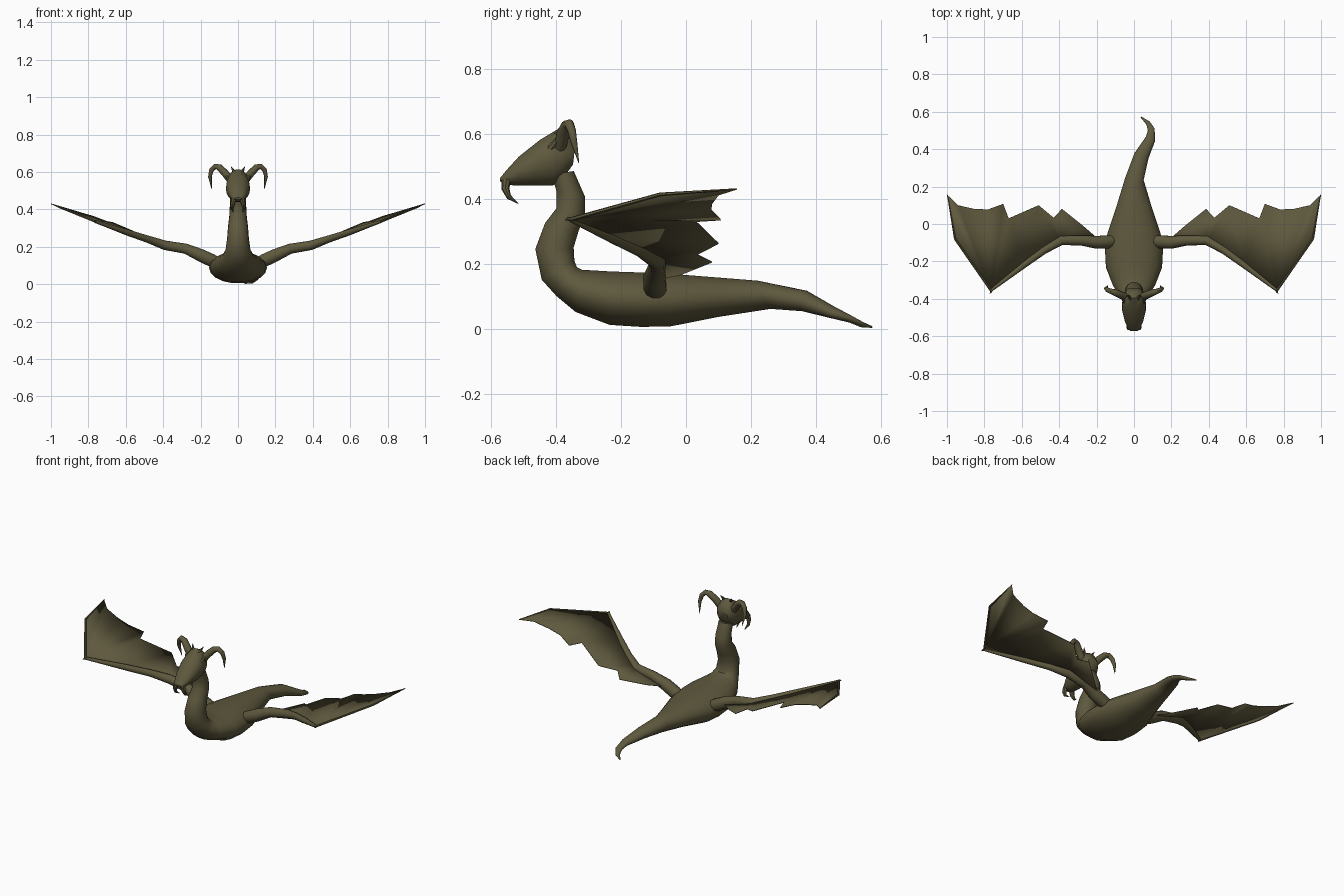
import bpy, bmesh, math
from mathutils import Vector

hide = bpy.data.materials.new("olive brown hide")
hide.diffuse_color = (0.112, 0.098, 0.047, 1)


def finish(bm, name, angle=40):
    bmesh.ops.recalc_face_normals(bm, faces=bm.faces)
    me = bpy.data.meshes.new(name)
    bm.to_mesh(me)
    bm.free()
    me.materials.append(hide)
    ob = bpy.data.objects.new(name, me)
    bpy.context.collection.objects.link(ob)
    bpy.ops.object.select_all(action='DESELECT')
    ob.select_set(True)
    bpy.context.view_layer.objects.active = ob
    bpy.ops.object.shade_smooth_by_angle(angle=math.radians(angle))
    return ob


def loft(name, rings):
    """Skin a list of rings and cap both ends."""
    bm = bmesh.new()
    rows = [[bm.verts.new(p) for p in r] for r in rings]
    n = len(rows[0])
    for a, b in zip(rows, rows[1:]):
        for i in range(n):
            j = (i + 1) % n
            bm.faces.new((a[i], a[j], b[j], b[i]))
    bm.faces.new(rows[0])
    bm.faces.new(rows[-1])
    return finish(bm, name)


def oval(by, bz, ty, tz, x, rx, yaw=0, n=18):
    """Ring between a bottom and a top point of the side outline."""
    c = Vector((x, (by + ty) / 2, (bz + tz) / 2))
    up = Vector((0, (ty - by) / 2, (tz - bz) / 2))
    side = Vector((math.cos(yaw), math.sin(yaw), 0)) * rx
    return [c + side * math.cos(2 * math.pi * i / n) + up * math.sin(2 * math.pi * i / n)
            for i in range(n)]


def tube(name, pts, mirror, n=8):
    """Tapered tube through (x, y, z, radius) points."""
    P = [Vector((p[0] * mirror, p[1], p[2])) for p in pts]
    rings, u = [], None
    for i, p in enumerate(P):
        t = (P[min(i + 1, len(P) - 1)] - P[max(i - 1, 0)]).normalized()
        if u is None:
            u = t.orthogonal()
        u = (u - t * u.dot(t)).normalized()
        v = t.cross(u)
        rings.append([p + (u * math.cos(2 * math.pi * k / n) + v * math.sin(2 * math.pi * k / n)) * pts[i][3]
                      for k in range(n)])
    return loft(name, rings)


# Tail, trunk and neck as one skin: bottom y z, top y z, x, half width, yaw
body = [
    (.572, .002, .572, .008, .037, .003, .75),
    (.54, .004, .54, .022, .075, .012, .75),
    (.505, .018, .505, .042, .092, .019, .3),
    (.455, .03, .455, .068, .088, .027, -.4),
    (.36, .053, .37, .117, .04, .04, -.35),
    (.26, .060, .22, .148, .002, .050, -.1),
    (.10, .035, .10, .158, 0, .092),
    (-.05, .005, -.05, .17, 0, .142),
    (-.14, .004, -.14, .174, 0, .155),
    (-.235, .01, -.23, .177, 0, .150),
    (-.34, .05, -.32, .182, 0, .112),
    (-.40, .10, -.336, .19, 0, .085),
    (-.445, .15, -.343, .21, 0, .067),
    (-.465, .245, -.345, .25, 0, .058),
    (-.435, .325, -.33, .30, 0, .053),
    (-.40, .37, -.31, .35, 0, .047),
    (-.40, .425, -.31, .405, 0, .044),
    (-.415, .475, -.345, .485, 0, .042),
]
loft("body_and_neck", [oval(*s) for s in body])

# Wedge-shaped head
head = [
    (-.348, .505, -.342, .555, 0, .035),
    (-.385, .452, -.362, .598, 0, .056),
    (-.41, .44, -.395, .615, 0, .062),
    (-.46, .44, -.45, .582, 0, .065),
    (-.52, .44, -.515, .53, 0, .050),
    (-.555, .442, -.553, .488, 0, .035),
    (-.572, .453, -.573, .463, 0, .020),
]
loft("head", [oval(*s) for s in head])

# Wing membrane outline: leading points, then trailing points
lead = [(.18, -.09, .15), (.39, -.09, .213), (.59, -.22, .278), (.765, -.355, .336)]
trail = [(.27, -.012, .168), (.385, .08, .205), (.43, .033, .228), (.51, .10, .262),
         (.67, .03, .33), (.70, .107, .335), (.78, .078, .365), (.85, .08, .385),
         (.94, .10, .412), (1.0, .157, .43), (.957, -.08, .413)]
owner = [0, 1, 1, 1, 2, 3, 3, 3, 3, 3, 3]

for s, side in ((1, "left"), (-1, "right")):
    bm = bmesh.new()
    L = [bm.verts.new((s * x, y, z)) for x, y, z in lead]
    T = [bm.verts.new((s * x, y, z)) for x, y, z in trail]
    cur = 0
    for i, t in enumerate(T):
        while cur < owner[i]:
            bm.faces.new((L[cur], T[i - 1], L[cur + 1]))
            cur += 1
        if i + 1 < len(T):
            nxt = owner[i + 1]
            if nxt == cur:
                bm.faces.new((L[cur], t, T[i + 1]))
            else:
                bm.faces.new((L[cur], t, L[cur + 1]))
                bm.faces.new((L[cur + 1], t, T[i + 1]))
                cur += 1
    ob = finish(bm, side + "_wing_membrane", 30)
    m = ob.modifiers.new("thickness", 'SOLIDIFY')
    m.thickness = .004
    m.offset = 0

    # Wing arm, outer finger and wrist claw
    tube(side + "_wing_arm", [(.11, -.09, .115, .030), (.14, -.095, .127, .036), (.20, -.098, .155, .035),
                              (.28, -.088, .19, .028), (.39, -.088, .208, .026),
                              (.48, -.14, .24, .020), (.59, -.22, .276, .017),
                              (.765, -.355, .336, .008)], s, 12)
    tube(side + "_wing_finger", [(.765, -.355, .336, .007), (.957, -.08, .413, .006),
                                 (.998, .157, .43, .002)], s, 6)
    tube(side + "_wrist_claw", [(.76, -.35, .336, .008), (.765, -.365, .338, .005),
                                (.772, -.372, .334, .001)], s, 6)

    # Large curled horn, crest spikes and jaw barb
    tube(side + "_horn", [(.035, -.39, .55, .020), (.07, -.38, .595, .020), (.10, -.367, .625, .018),
                          (.122, -.36, .630, .015), (.142, -.352, .61, .013),
                          (.15, -.345, .575, .010), (.141, -.33, .51, .001)], s, 10)
    tube(side + "_crest_spike", [(.012, -.42, .575, .014), (.020, -.395, .60, .011),
                                 (.037, -.378, .628, .001)], s)
    tube(side + "_brow_spike", [(.045, -.42, .55, .013), (.058, -.40, .575, .009),
                                (.062, -.38, .605, .001)], s)
    tube(side + "_jaw_barb", [(.022, -.553, .458, .015), (.028, -.556, .43, .012),
                              (.032, -.545, .405, .008), (.026, -.517, .385, .001)], s)
